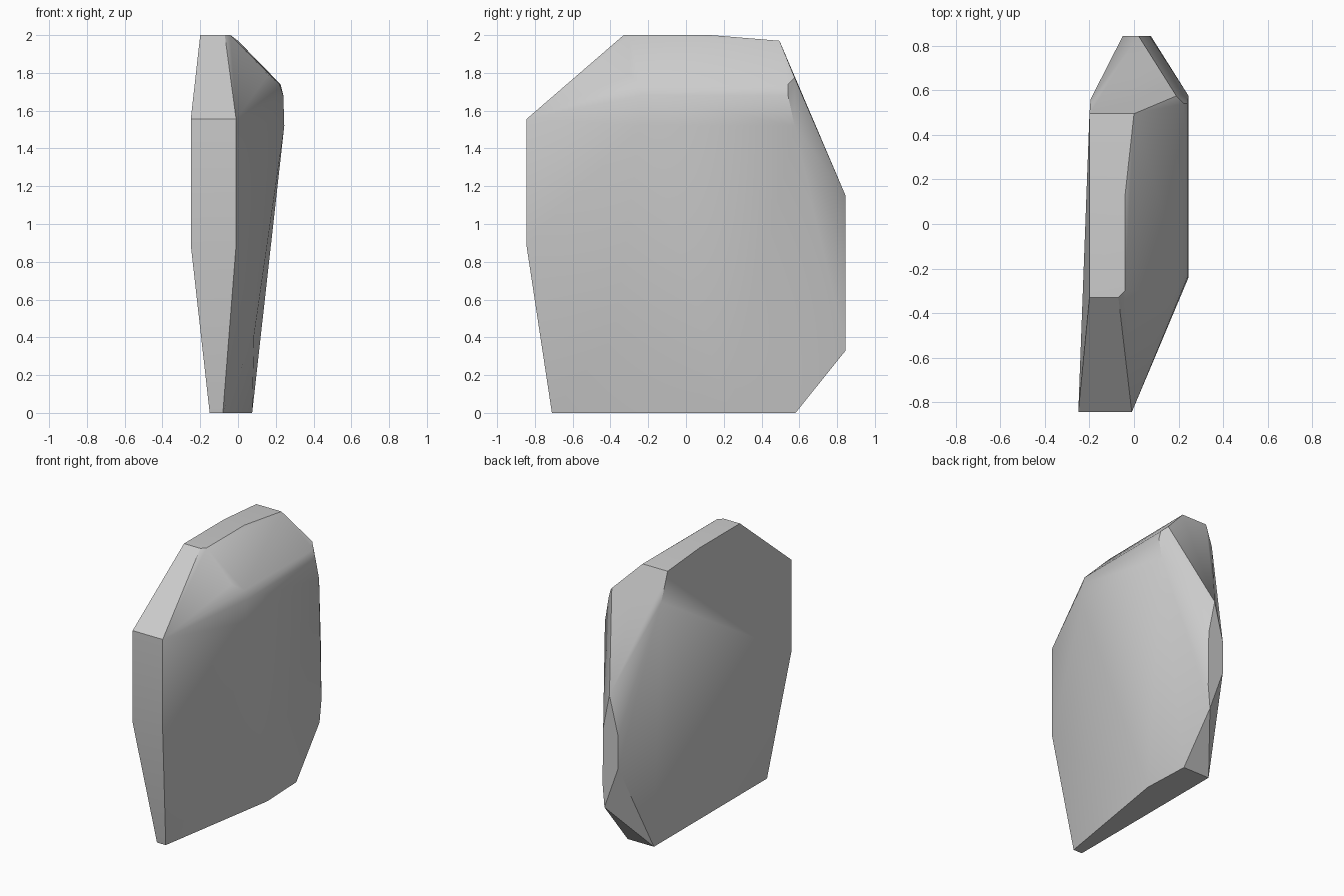
import bpy, bmesh

if "Cube" in bpy.data.objects:
    bpy.data.objects.remove(bpy.data.objects["Cube"])

# Corner points of the faceted slab, grouped by region
top = [(-.2, -.33, 2), (-.07, -.33, 2), (-.04, -.3, 2), (-.04, .13, 2),
       (-.2, .13, 2), (-.2, .495, 1.97), (0, .495, 1.97)]
front = [(x, -.845, z) for x in (-.25, -.01) for z in (.89, 1.555)]
base = [(-.15, -.71, 0), (-.08, -.71, 0), (.075, .23, 0), (.06, .58, 0), (-.15, .58, 0)]
back = [(-.05, .845, .64), (-.05, .845, .87), (.02, .845, 1.15),
        (.07, .845, .9), (.075, .845, .5), (.06, .845, .33)]
shoulder = [(.245, -.24, 1.52), (.245, .575, 1.52), (.24, -.24, 1.68), (.24, .54, 1.68),
            (.22, -.24, 1.74), (.225, .54, 1.74), (.16, -.3, 1.79), (.19, .575, 1.775)]
sides = [(-.195, .56, 1.77), (.085, -.38, .41)]

# Stone slab: convex skin over the corners
bm = bmesh.new()
for p in top + front + base + back + shoulder + sides:
    bm.verts.new(p)
hull = bmesh.ops.convex_hull(bm, input=bm.verts[:])
loose = [v for v in bm.verts if not v.link_faces]
bmesh.ops.delete(bm, geom=loose, context='VERTS')
bmesh.ops.dissolve_limit(bm, angle_limit=.01, verts=bm.verts[:], edges=bm.edges[:])
bmesh.ops.recalc_face_normals(bm, faces=bm.faces[:])
mesh = bpy.data.meshes.new("stone_slab")
bm.to_mesh(mesh)
bm.free()
slab = bpy.data.objects.new("stone_slab", mesh)
bpy.context.collection.objects.link(slab)

# Soften only the shallow facets
bpy.context.view_layer.objects.active = slab
slab.select_set(True)
bpy.ops.object.shade_smooth_by_angle(angle=.5)
